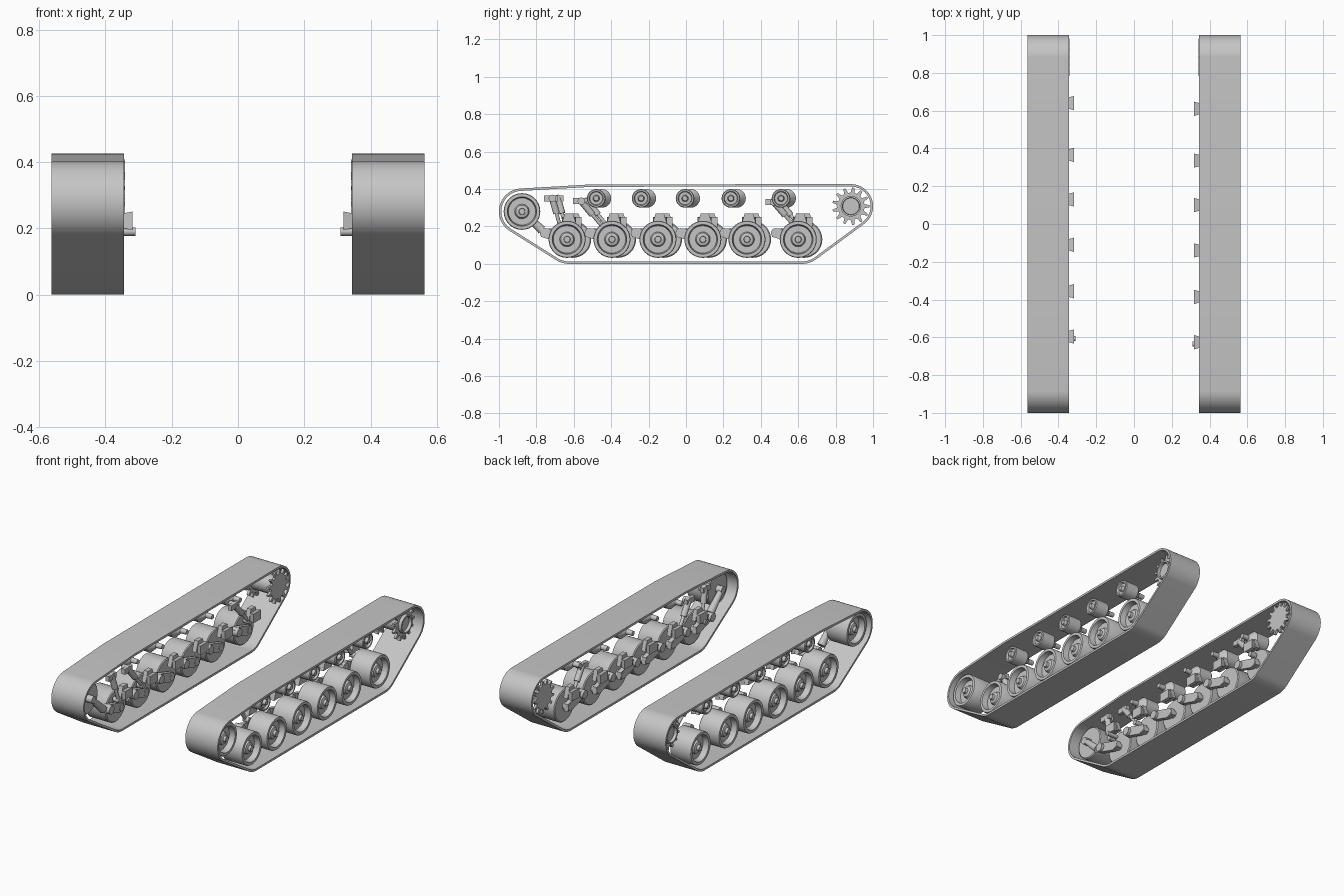
import bpy, bmesh
from math import sin, cos, pi, radians
from mathutils import Vector

cube = bpy.data.objects.get("Cube")
if cube:
    bpy.data.objects.remove(cube, do_unlink=True)

grey = bpy.data.materials.new("light grey metal")
grey.use_nodes = True
colour = (0.56, 0.56, 0.56, 1)
grey.diffuse_color = colour
grey.node_tree.nodes["Principled BSDF"].inputs["Base Color"].default_value = colour

INNER, OUTER = 0.344, 0.5625   # x limits of one track


def finish(bm, name, side):
    """Mirror to the right side if wanted, then make the object."""
    if side < 0:
        for v in bm.verts:
            v.co.x = -v.co.x
    bmesh.ops.recalc_face_normals(bm, faces=bm.faces)
    mesh = bpy.data.meshes.new(name)
    bm.to_mesh(mesh)
    bm.free()
    mesh.materials.append(grey)
    obj = bpy.data.objects.new(("left_" if side > 0 else "right_") + name, mesh)
    bpy.context.collection.objects.link(obj)
    bpy.ops.object.select_all(action="DESELECT")
    obj.select_set(True)
    bpy.context.view_layer.objects.active = obj
    bpy.ops.object.shade_smooth_by_angle(angle=radians(32))


def lathe(bm, profile, y, z, n=32):
    """Spin (x, radius) points about an axle along x and cap the ends."""
    rings = [[bm.verts.new((x, y + r * cos(2 * pi * i / n), z + r * sin(2 * pi * i / n)))
              for i in range(n)] for x, r in profile]
    for a, b in zip(rings, rings[1:]):
        for i in range(n):
            j = (i + 1) % n
            bm.faces.new((a[i], a[j], b[j], b[i]))
    bm.faces.new(rings[0])
    bm.faces.new(rings[-1])


def plate(bm, outline, x0, x1, shrink=1.0):
    """Extrude a (y, z) outline along x; the x1 end may be scaled."""
    cy = sum(p[0] for p in outline) / len(outline)
    cz = sum(p[1] for p in outline) / len(outline)
    a = [bm.verts.new((x0, y, z)) for y, z in outline]
    b = [bm.verts.new((x1, cy + (y - cy) * shrink, cz + (z - cz) * shrink)) for y, z in outline]
    bm.faces.new(a)
    bm.faces.new(b)
    for i in range(len(a)):
        j = (i + 1) % len(a)
        bm.faces.new((a[i], a[j], b[j], b[i]))


def rod(bm, p, q, r, r2=None, n=12):
    """Tapered round bar between two points."""
    p, q = Vector(p), Vector(q)
    new = bmesh.ops.create_cone(bm, cap_ends=True, segments=n, radius1=r,
                                radius2=r2 or r, depth=(q - p).length)["verts"]
    turn = (q - p).to_track_quat("Z", "Y")
    for v in new:
        v.co = turn @ v.co + (p + q) / 2


def hull(circles, inset, n=180):
    """Outline of a belt stretched round (y, z, radius) circles."""
    points = []
    for i in range(n):
        c, s = cos(2 * pi * i / n), sin(2 * pi * i / n)
        y, z, r = max(circles, key=lambda k: k[0] * c + k[1] * s + k[2])
        points.append((y + (r - inset) * c, z + (r - inset) * s))
    return points


IDLER = (-0.877, 0.28)
SPROCKET = (0.882, 0.308)
BELT = [(*IDLER, 0.123), (*SPROCKET, 0.118), (-0.5, 0.325, 0.1),
        (-0.625, 0.131, 0.131), (0.62, 0.131, 0.131)]
WHEELS = [-0.636, -0.396, -0.15, 0.09, 0.326, 0.6]
ROLLERS = [-0.48, -0.24, -0.005, 0.24, 0.508]
WHEEL_Z, ROLLER_Z = 0.131, 0.35


def road_wheel_shape(bm, y, z, r):
    """Drum with a dished outer face, raised hub and axle cap."""
    lathe(bm, [(0.40, r * .35), (0.40, r * .94), (0.405, r), (0.535, r), (0.54, r * .97),
               (0.54, r * .8), (0.505, r * .74), (0.505, r * .4), (0.52, r * .34),
               (0.525, r * .18), (0.54, r * .16), (0.54, r * .08)], y, z)


def build_track_band(side):
    bm = bmesh.new()
    out, inn = hull(BELT, 0), hull(BELT, 0.013)
    rings = [[bm.verts.new((x, *p)) for p in pts]
             for x, pts in ((INNER, out), (OUTER, out), (OUTER, inn), (INNER, inn))]
    for k in range(4):
        a, b = rings[k], rings[(k + 1) % 4]
        for i in range(len(a)):
            j = (i + 1) % len(a)
            bm.faces.new((a[i], a[j], b[j], b[i]))
    bmesh.ops.remove_doubles(bm, verts=bm.verts, dist=0.00001)
    finish(bm, "track_band", side)


def build_sprocket(side):
    y, z = SPROCKET
    teeth = []
    for i in range(13):
        for step, r in ((-.3, .073), (-.12, .1), (.12, .1), (.3, .073)):
            a = 2 * pi * (i + step) / 13
            teeth.append((y + r * cos(a), z + r * sin(a)))
    bm = bmesh.new()
    plate(bm, teeth, INNER - 0.003, INNER + 0.012)
    plate(bm, teeth, 0.49, 0.505)
    # drum with an open outer end
    lathe(bm, [(0.35, 0.055), (0.525, 0.055), (0.525, 0.046), (0.507, 0.044)], y, z)
    finish(bm, "drive_sprocket", side)


def build_idler(side):
    bm = bmesh.new()
    road_wheel_shape(bm, *IDLER, 0.098)
    finish(bm, "idler_wheel", side)
    bm = bmesh.new()
    y, z = IDLER
    rod(bm, (0.36, y, z), (0.41, y, z), 0.022)
    rod(bm, (0.375, y, z), (0.375, -0.77, 0.18), 0.016, 0.024)
    finish(bm, "idler_crank", side)


def build_wheels(side, shift):
    for i, wy in enumerate(WHEELS):
        y = wy + shift
        bm = bmesh.new()
        road_wheel_shape(bm, y, WHEEL_Z, 0.099)
        finish(bm, f"road_wheel_{i + 1}", side)

        # trailing arm from the pivot ahead to the axle
        py, pz = y - 0.12, 0.165
        bm = bmesh.new()
        plate(bm, [(py - .02, pz - .02), (py - .02, pz + .018), (py + .02, pz + .024),
                   (y + .02, WHEEL_Z + .022), (y + .025, WHEEL_Z - .02),
                   (y - .02, WHEEL_Z - .024)], 0.362, 0.388)
        rod(bm, (0.36, y, WHEEL_Z), (0.41, y, WHEEL_Z), 0.022)
        rod(bm, (0.345, py, pz), (0.395, py, pz), 0.026)
        finish(bm, f"swing_arm_{i + 1}", side)

        # bump stop above the axle
        sy = y + 0.01
        bm = bmesh.new()
        plate(bm, [(sy - .042, .205), (sy + .042, .205), (sy + .036, .225),
                   (sy + .022, .268), (sy - .022, .268), (sy - .036, .225)], 0.372, 0.345)
        plate(bm, [(sy - .03, .2), (sy + .03, .2), (sy + .03, .245), (sy - .03, .245)],
              0.346, 0.318, 1.25)
        finish(bm, f"bump_stop_{i + 1}", side)

    # pin reaching inwards at the front suspension
    bm = bmesh.new()
    y = WHEELS[0] + shift
    rod(bm, (0.309, y, 0.19), (0.38, y, 0.19), 0.013)
    finish(bm, "front_pin", side)


def build_rollers(side, shift):
    for i, ry in enumerate(ROLLERS):
        y = ry + shift
        bm = bmesh.new()
        # conical bracket, roller and hub in one turned shape
        lathe(bm, [(0.36, 0.014), (0.40, 0.016), (0.43, 0.045), (0.435, 0.05), (0.52, 0.05),
                   (0.525, 0.046), (0.525, 0.038), (0.512, 0.034), (0.512, 0.018),
                   (0.53, 0.013)], y, ROLLER_Z, 24)
        finish(bm, f"return_roller_{i + 1}", side)


def build_dampers(side, shift):
    for i, (ty, tz, by, bz) in enumerate(((-.715, .35, -.67, .19), (-.56, .335, -.44, .19),
                                          (.47, .33, .59, .19))):
        top, low = Vector((.375, ty + shift, tz)), Vector((.36, by + shift, bz))
        mid = top.lerp(low, 0.5)
        bm = bmesh.new()
        rod(bm, top, mid, 0.018)
        rod(bm, mid, low, 0.01)
        for p, r in ((top, 0.02), (low, 0.016)):
            rod(bm, p - Vector((.012, 0, 0)), p + Vector((.03, 0, 0)), r)
        # mounting lug at the head
        plate(bm, [(ty + shift - .045, tz - .016), (ty + shift + .03, tz - .016),
                   (ty + shift + .03, tz + .016), (ty + shift - .045, tz + .016)], 0.362, 0.385)
        finish(bm, f"damper_{i + 1}", side)


# the right side's running gear sits slightly further back
for side, shift in ((1, 0.0), (-1, 0.03)):
    build_track_band(side)
    build_sprocket(side)
    build_idler(side)
    build_wheels(side, shift)
    build_rollers(side, shift)
    build_dampers(side, shift)
